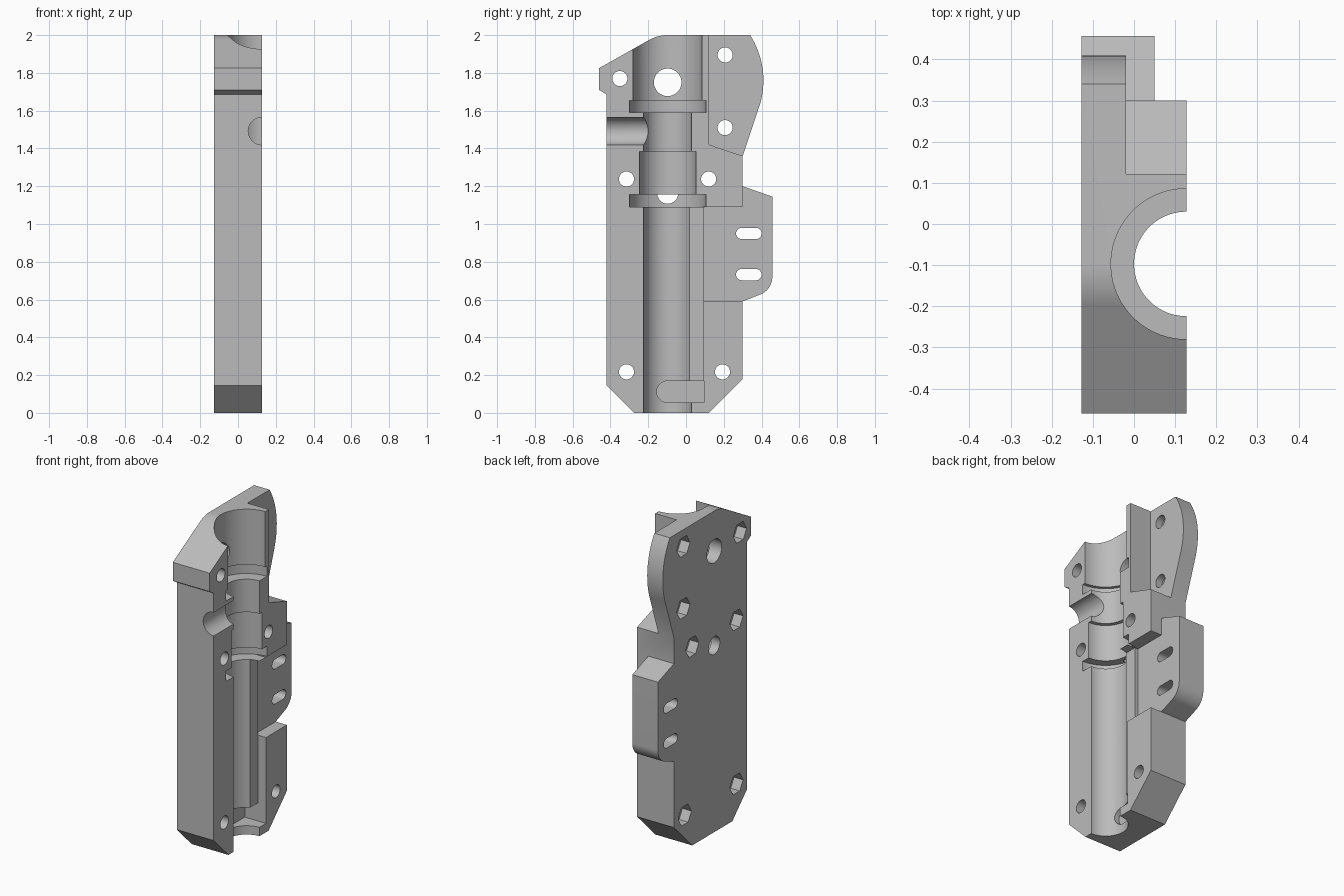
import bpy, bmesh
from math import radians, cos, sin, pi
from mathutils import Matrix, Vector

cube = bpy.data.objects.get("Cube")
if cube:
    bpy.data.objects.remove(cube, do_unlink=True)

HALF = 0.127            # half thickness; the open face is at +x
BORE_Y = -0.097

grey = bpy.data.materials.new("plain_grey")
grey.use_nodes = True
colour = (0.5, 0.5, 0.5, 1)
grey.diffuse_color = colour
grey.node_tree.nodes["Principled BSDF"].inputs["Base Color"].default_value = colour


def finish(name, bm):
    bmesh.ops.recalc_face_normals(bm, faces=bm.faces)
    mesh = bpy.data.meshes.new(name)
    bm.to_mesh(mesh)
    bm.free()
    mesh.materials.append(grey)
    ob = bpy.data.objects.new(name, mesh)
    bpy.context.collection.objects.link(ob)
    return ob


def prism(name, outline, x0, x1):
    """Extrude a (y, z) outline along x."""
    bm = bmesh.new()
    face = bm.faces.new([bm.verts.new((x0, y, z)) for y, z in outline])
    new = bmesh.ops.extrude_face_region(bm, geom=[face])["geom"]
    bmesh.ops.translate(bm, vec=(x1 - x0, 0, 0),
                        verts=[v for v in new if isinstance(v, bmesh.types.BMVert)])
    return finish(name, bm)


def arc(cy, cz, r, a0, a1, n=16):
    steps = [radians(a0 + (a1 - a0) * i / n) for i in range(n + 1)]
    return [(cy + r * cos(a), cz + r * sin(a)) for a in steps]


def circle(cy, cz, r, n=32):
    return [(cy + r * cos(2 * pi * i / n), cz + r * sin(2 * pi * i / n)) for i in range(n)]


def slot(y0, y1, z, r):
    return arc(y1 - r, z, r, -90, 90) + arc(y0 + r, z, r, 90, 270)


def lathe(name, profile, n=64):
    """Revolve (radius, z) pairs round the bore axis."""
    bm = bmesh.new()
    rings = [[bm.verts.new((HALF + r * cos(2 * pi * (i + 0.5) / n),
                            BORE_Y + r * sin(2 * pi * (i + 0.5) / n), z))
              for i in range(n)] for r, z in profile]
    for a, b in zip(rings, rings[1:]):
        for i in range(n):
            j = (i + 1) % n
            bm.faces.new((a[i], a[j], b[j], b[i]))
    bm.faces.new(rings[0])
    bm.faces.new(rings[-1])
    return finish(name, bm)


# Housing silhouette: sloped top, curved lobe, side plate, chamfered foot
outline = [(-0.46, 1.825), (-0.46, 1.71), (-0.42, 1.685), (-0.42, 0.145),
           (-0.275, 0), (0.12, 0), (0.3, 0.18), (0.3, 0.59)]
outline += arc(0.357, 0.72, 0.1, -70, 0)
outline += [(0.457, 1.145), (0.3, 1.2), (0.3, 1.36)]
outline += arc(-0.036, 1.76, 0.446, -18.5, 32.5)
outline += arc(BORE_Y, 1.8, 0.2, 90, 120)
housing = prism("half_housing", outline, -HALF, HALF)

cutters = []

# Stepped centre bore with two ring grooves
cutters.append(lathe("bore_cutter", [
    (0.127, -0.1), (0.127, 1.09), (0.202, 1.09), (0.202, 1.155), (0.15, 1.155),
    (0.15, 1.385), (0.127, 1.385), (0.127, 1.59), (0.202, 1.59), (0.202, 1.655),
    (0.183, 1.655), (0.183, 2.1)]))

# Lobe step and plate recess
cutters.append(prism("lobe_cutter", [(0.122, 2.1), (0.122, 1.42), (0.3, 1.36),
                                     (0.6, 1.36), (0.6, 2.1)], -0.02, 0.2))
cutters.append(prism("plate_cutter", [(0.093, 0.59), (0.6, 0.59), (0.6, 1.2), (0.3, 1.2),
                                      (0.3, 1.09), (0.093, 1.09)], 0.05, 0.2))

# Shallow ledge beside the bore and the rounded pocket at its foot
cutters.append(prism("ledge_cutter", [(BORE_Y, 0.1), (0.0935, 0.1), (0.0935, 1.0895),
                                      (BORE_Y, 1.0895)], 0.072, 0.2))
cutters.append(prism("pocket_cutter", arc(-0.098, 0.112, 0.057, 90, 270)
                     + [(0.095, 0.055), (0.095, 0.169)], -0.02, 0.2))

# Side port running in from the front
bm = bmesh.new()
bmesh.ops.create_cone(bm, cap_ends=True, segments=40, radius1=0.073, radius2=0.073,
                      depth=0.5, matrix=Matrix.Translation(Vector((HALF, -0.36, 1.492)))
                      @ Matrix.Rotation(pi / 2, 4, "X"))
cutters.append(finish("port_cutter", bm))

# Bolt holes with hexagonal nut pockets on the back
for y, z in [(-0.35, 1.77), (0.207, 1.895), (0.207, 1.51), (-0.315, 1.238),
             (0.12, 1.238), (-0.315, 0.217), (0.193, 0.217)]:
    cutters.append(prism("bolt_cutter", circle(y, z, 0.04), -0.3, 0.3))
    cutters.append(prism("nut_cutter", circle(y, z, 0.065, 6), -0.3, -0.065))

# Cross hole, blind vent and two plate slots
cutters.append(prism("cross_hole_cutter", circle(BORE_Y, 1.75, 0.073), -0.3, 0.1))
cutters.append(prism("vent_cutter", circle(BORE_Y, 1.162, 0.055), -0.3, -0.045))
for z in (0.95, 0.732):
    cutters.append(prism("slot_cutter", slot(0.265, 0.4, z, 0.03), -0.3, 0.3))

# Carve the housing
bpy.context.view_layer.objects.active = housing
for cutter in cutters:
    mod = housing.modifiers.new("carve", "BOOLEAN")
    mod.operation = "DIFFERENCE"
    mod.solver = "EXACT"
    mod.object = cutter
    bpy.ops.object.modifier_apply(modifier=mod.name)
    bpy.data.objects.remove(cutter, do_unlink=True)

bpy.ops.object.select_all(action="DESELECT")
housing.select_set(True)
bpy.ops.object.shade_smooth_by_angle(angle=radians(25))
